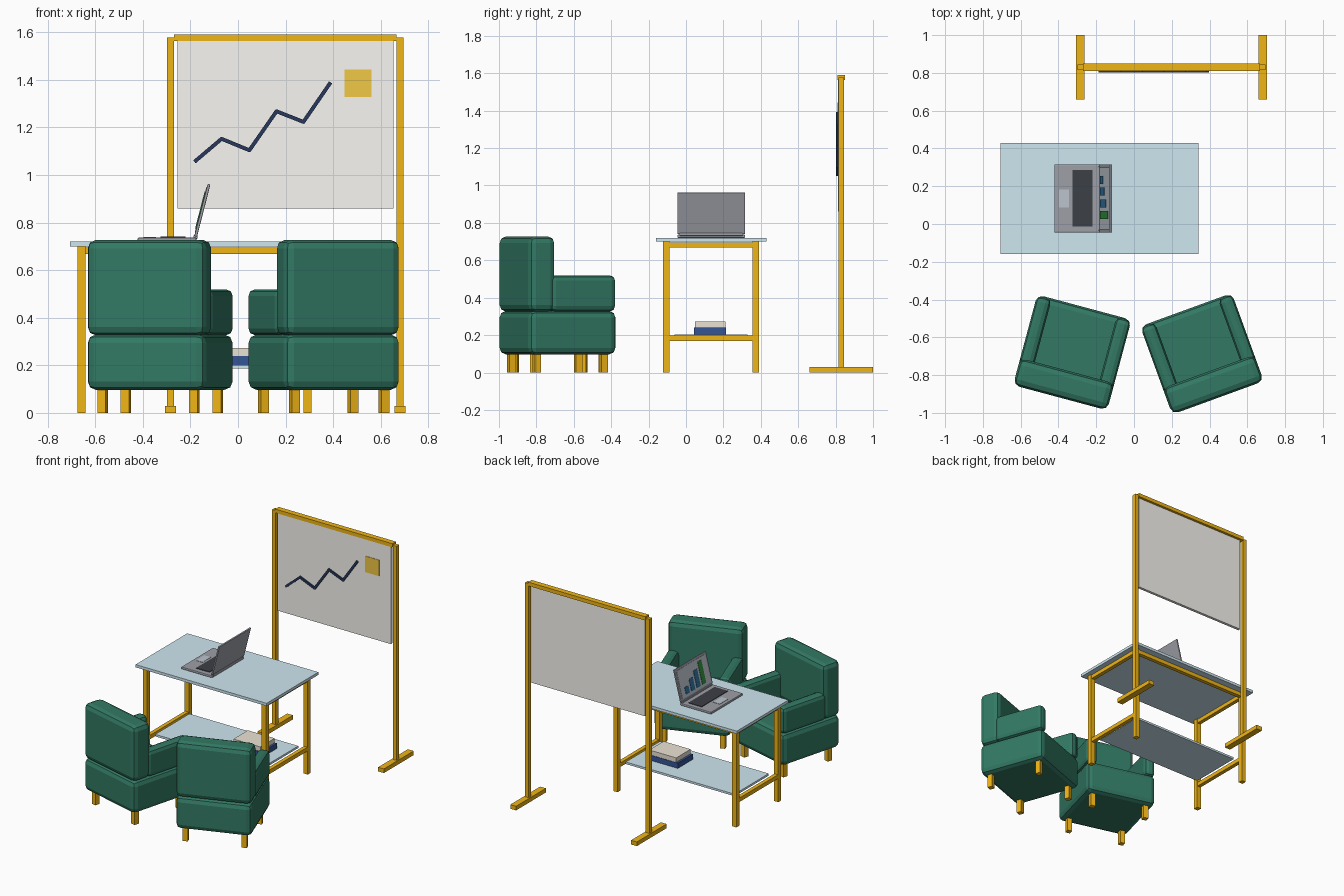
import bpy, bmesh, math
from mathutils import Matrix, Vector

if "Cube" in bpy.data.objects:
    bpy.data.objects.remove(bpy.data.objects["Cube"])


def material(name, r, g, b):
    m = bpy.data.materials.new(name)
    m.diffuse_color = (r, g, b, 1)
    m.use_nodes = True
    m.node_tree.nodes["Principled BSDF"].inputs["Base Color"].default_value = m.diffuse_color
    return m


GOLD = material("gold_metal", 0.87, 0.46, 0.008)
GREEN = material("green_fabric", 0.032, 0.19, 0.125)
GLASS = material("pale_blue_glass", 0.62, 0.80, 0.88)
BOARD = material("board_white", 0.95, 0.93, 0.89)
NAVY = material("navy", 0.02, 0.04, 0.11)
BLUE = material("blue", 0.035, 0.09, 0.30)
CREAM = material("cream", 0.83, 0.77, 0.66)
NOTE = material("yellow_note", 0.88, 0.58, 0.06)
SILVER = material("silver", 0.34, 0.35, 0.39)
DARK = material("dark_keys", 0.045, 0.05, 0.06)
SCREEN = material("screen_grey", 0.50, 0.55, 0.61)
BAR = material("bar_blue", 0.03, 0.17, 0.35)
BAR_GREEN = material("bar_green", 0.03, 0.27, 0.05)


def box(name, x, y, z, mat, bevel=0, seg=1, matrix=None):
    """Box from (min, max) ranges, optionally bevelled and then placed by a matrix."""
    bm = bmesh.new()
    bmesh.ops.create_cube(bm, size=1)
    for v in bm.verts:
        v.co = Vector([(r[0] + r[1]) / 2 + c * (r[1] - r[0]) for c, r in zip(v.co, (x, y, z))])
    if bevel:
        bmesh.ops.bevel(bm, geom=bm.edges[:], offset=bevel, segments=seg,
                        profile=0.5, affect='EDGES')
    me = bpy.data.meshes.new(name)
    bm.to_mesh(me)
    bm.free()
    me.materials.append(mat)
    ob = bpy.data.objects.new(name, me)
    bpy.context.collection.objects.link(ob)
    if matrix:
        ob.matrix_world = matrix
    return ob


def span(c, half):
    return (c - half, c + half)


# Armchairs, built around their own centre and turned towards the table
def armchair(side, cx, cy, angle):
    m = Matrix.Translation((cx, cy, 0)) @ Matrix.Rotation(math.radians(angle), 4, 'Z')
    soft = dict(mat=GREEN, seg=2, matrix=m)
    box(side + "_chair_seat", (-.258, .258), (-.248, .248), (.097, .329), bevel=.035, **soft)
    box(side + "_chair_back", (-.258, .258), (-.248, -.10), (.326, .727), bevel=.035, **soft)
    for s in (-1, 1):
        box(side + "_chair_arm", span(s * .218, .04), (-.13, .243), (.327, .519),
            bevel=.028, **soft)
        for t in (-1, 1):
            box(side + "_chair_leg", span(s * .2, .018), span(t * .19, .018), (0, .115),
                GOLD, matrix=m)


armchair("left", -.327, -.68, -15)
armchair("right", .36, -.687, 20)

# Table
TX, TY = -.183, .133
box("table_top", (-.707, .341), (-.16, .43), (.70, .72), GLASS)
box("table_shelf", span(TX, .435), span(TY, .195), (.187, .202), GLASS)
box("table_long_rail", span(TX, .46), span(TY + .239, .014), (.668, .696), GOLD)
for s in (-1, 1):
    for t in (-1, 1):
        box("table_leg", span(TX + s * .475, .017), span(TY + t * .239, .017), (0, .70), GOLD)
    box("table_side_rail", span(TX + s * .475, .014), span(TY, .225), (.668, .696), GOLD)
    box("table_lower_rail", span(TX + s * .475, .014), span(TY, .225), (.168, .197), GOLD)

# Books on the shelf
box("lower_book", (-.085, .16), (.043, .215), (.202, .24), BLUE)
box("upper_book", (-.07, .145), (.048, .212), (.24, .273), CREAM)

# Laptop base, with its user sitting on the -x side
LY = .135
box("laptop_base", (-.422, -.175), span(LY, .181), (.72, .737), SILVER, .005, 2)
box("laptop_keyboard", (-.326, -.22), span(LY + .002, .149), (.735, .741), DARK)
box("laptop_touchpad", (-.398, -.345), span(LY, .048), (.735, .739), SCREEN)
box("laptop_hinge", (-.188, -.170), span(LY, .17), (.731, .747), SILVER, .004, 2)

# Laptop lid in its own frame: z up along the lid, display on the -x face
lid = Matrix.Translation((-.179, LY, .738)) @ Matrix.Rotation(math.radians(14.4), 4, 'Y')
box("laptop_lid", (-.006, .006), (-.181, .181), (.003, .231), SILVER, .004, 2, lid)
box("laptop_display", (-.008, -.004), (-.163, .163), (.020, .216), SCREEN, matrix=lid)
for i, h in enumerate((.05, .085, .12, .16)):
    box("display_bar", (-.0105, -.006), span(.098 - i * .062, .021), (.036, .036 + h),
        BAR_GREEN if i == 3 else BAR, matrix=lid)

# Presentation board and stand
for x in (-.284, .681):
    box("board_post", span(x, .0145), span(.83, .015), (.02, 1.577), GOLD)
    box("board_foot", span(x, .023), (.66, 1.0), (0, .03), GOLD)
box("board_top_bar", (-.27, .667), span(.83, .02), (1.563, 1.59), GOLD)
box("board_panel", (-.254, .653), (.812, .832), (.86, 1.572), BOARD)
box("sticky_note", (.447, .561), (.809, .813), (1.327, 1.443), NOTE)

# Zigzag chart line
points = [(-.180, 1.058), (-.069, 1.152), (.048, 1.104), (.162, 1.268), (.275, 1.223), (.387, 1.386)]
for (x0, z0), (x1, z1) in zip(points, points[1:]):
    length = math.hypot(x1 - x0, z1 - z0)
    m = (Matrix.Translation(((x0 + x1) / 2, .808, (z0 + z1) / 2))
         @ Matrix.Rotation(-math.atan2(z1 - z0, x1 - x0), 4, 'Y'))
    box("chart_segment", span(0, length / 2 + .004), span(0, .006), span(0, .008), NAVY, matrix=m)
